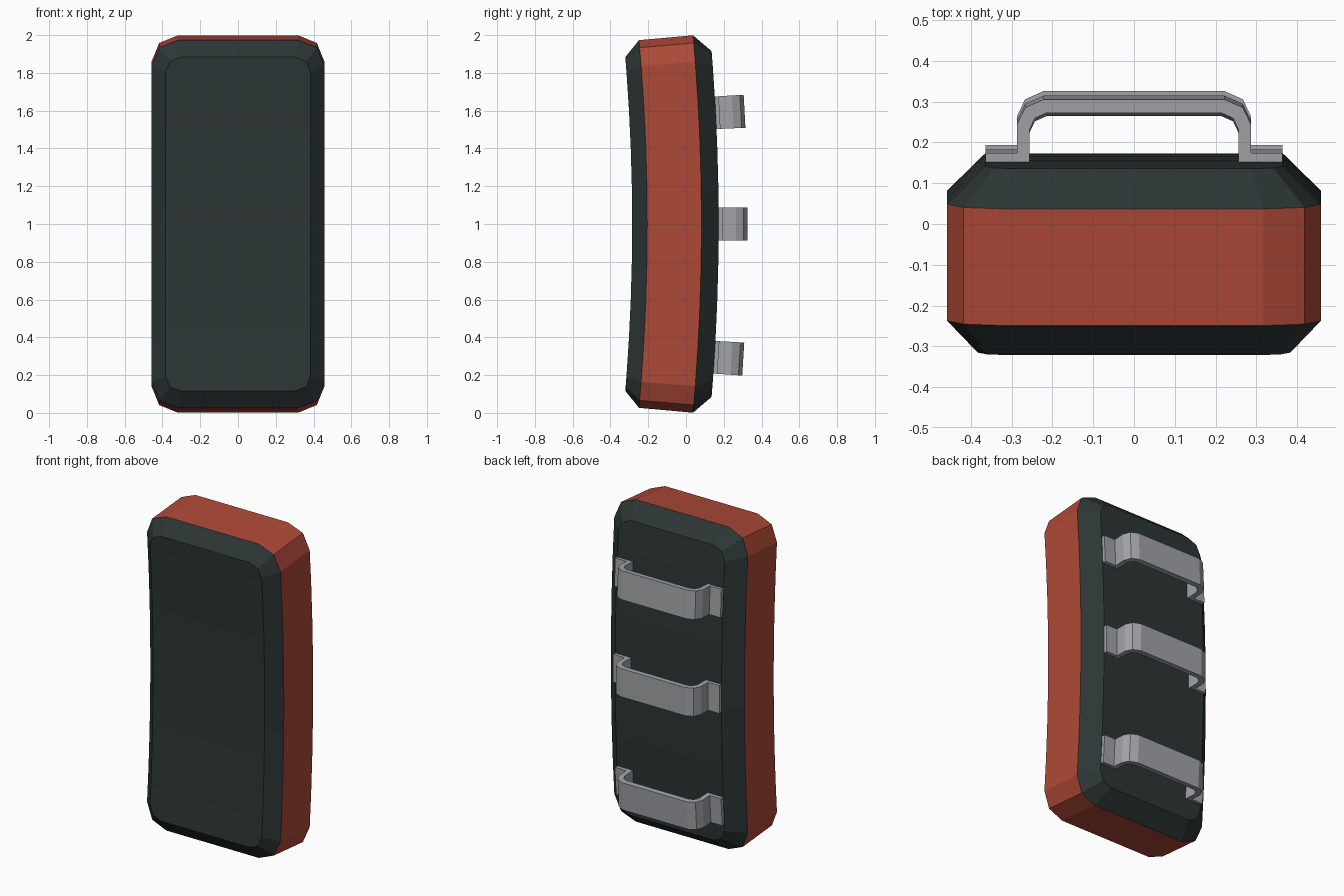
import bpy, bmesh, math

if "Cube" in bpy.data.objects:
    bpy.data.objects.remove(bpy.data.objects["Cube"])

R = 11.0  # bend radius of the curved pad (centre lies in front of it)


def material(name, rgb):
    m = bpy.data.materials.new(name)
    m.diffuse_color = (*rgb, 1)
    m.use_nodes = True
    m.node_tree.nodes["Principled BSDF"].inputs["Base Color"].default_value = m.diffuse_color
    return m


RED = material("red", (0.42, 0.066, 0.038))
DARK = material("dark_slate", (0.026, 0.036, 0.036))
GREY = material("light_grey", (0.36, 0.37, 0.39))


def bend(x, d, s):
    """Map width x, depth d and height along the arc s to the bent shape."""
    t = s / R
    return (x, (R + d) * math.cos(t) - R, 1 + (R + d) * math.sin(t))


def finish(bm, name, mats, angle):
    bmesh.ops.recalc_face_normals(bm, faces=bm.faces)
    me = bpy.data.meshes.new(name)
    bm.to_mesh(me)
    bm.free()
    ob = bpy.data.objects.new(name, me)
    bpy.context.collection.objects.link(ob)
    for m in mats:
        me.materials.append(m)
    bpy.ops.object.select_all(action='DESELECT')
    ob.select_set(True)
    bpy.context.view_layer.objects.active = ob
    bpy.ops.object.shade_smooth_by_angle(angle=math.radians(angle))
    return ob


# Pad body: four outlines from front to back, red band between the middle two
def half_outline(hx, hs, c, n=8):
    top = [(hx - c, hs), (hx - 0.29 * c, hs - 0.29 * c)]
    side = [(hx, (hs - c) * (1 - 2 * i / n)) for i in range(n + 1)]
    return top + side + [(x, -s) for x, s in reversed(top)]


bm = bmesh.new()
rings = []
for d, hx, hs, c in [(-0.285, 0.383, 0.908, 0.08), (-0.205, 0.458, 0.993, 0.14),
                     (0.082, 0.458, 0.993, 0.14), (0.173, 0.365, 0.902, 0.08)]:
    half = half_outline(hx, hs, c)
    rings.append([[bm.verts.new(bend(k * x, d, s)) for x, s in half] for k in (1, -1)])

for cap in (rings[0], rings[-1]):
    right, left = cap
    for i in range(len(right) - 1):
        bm.faces.new((right[i], right[i + 1], left[i + 1], left[i]))
for j in range(3):
    a = rings[j][0] + rings[j][1][::-1]
    b = rings[j + 1][0] + rings[j + 1][1][::-1]
    for i in range(len(a)):
        k = (i + 1) % len(a)
        bm.faces.new((a[i], a[k], b[k], b[i])).material_index = int(j == 1)
finish(bm, "pad_body", [DARK, RED], 10)

# Carry handles: a bracket profile (right half, mirrored) given a width
outer = [(0.364, 0.163), (0.364, 0.194), (0.287, 0.194), (0.287, 0.264), (0.267, 0.306), (0.222, 0.326)]
inner = [(0.256, 0.163), (0.256, 0.194), (0.256, 0.252), (0.243, 0.280), (0.214, 0.293)]


def handle(name, s0, w=0.085):
    bm = bmesh.new()
    # outer path and matching inner path, foot to foot
    o = outer[1:] + [(-x, d) for x, d in reversed(outer[1:])]
    i_half = [outer[0], inner[0]] + inner[2:]
    i = i_half + [(-x, d) for x, d in reversed(i_half)]
    ends = [[[bm.verts.new(bend(x, d, s0 + e * w)) for x, d in path] for path in (o, i)]
            for e in (1, -1)]
    (o1, i1), (o2, i2) = ends
    for p in range(len(o) - 1):
        q = p + 1
        bm.faces.new((o1[p], o1[q], o2[q], o2[p]))
        bm.faces.new((i1[p], i1[q], i2[q], i2[p]))
        bm.faces.new((o1[p], o1[q], i1[q], i1[p]))
        bm.faces.new((o2[p], o2[q], i2[q], i2[p]))
    for p in (0, -1):
        bm.faces.new((o1[p], o2[p], i2[p], i1[p]))
    finish(bm, name, [GREY], 10)


for name, s0 in (("upper_handle", 0.58), ("middle_handle", 0.0), ("lower_handle", -0.695)):
    handle(name, s0)
